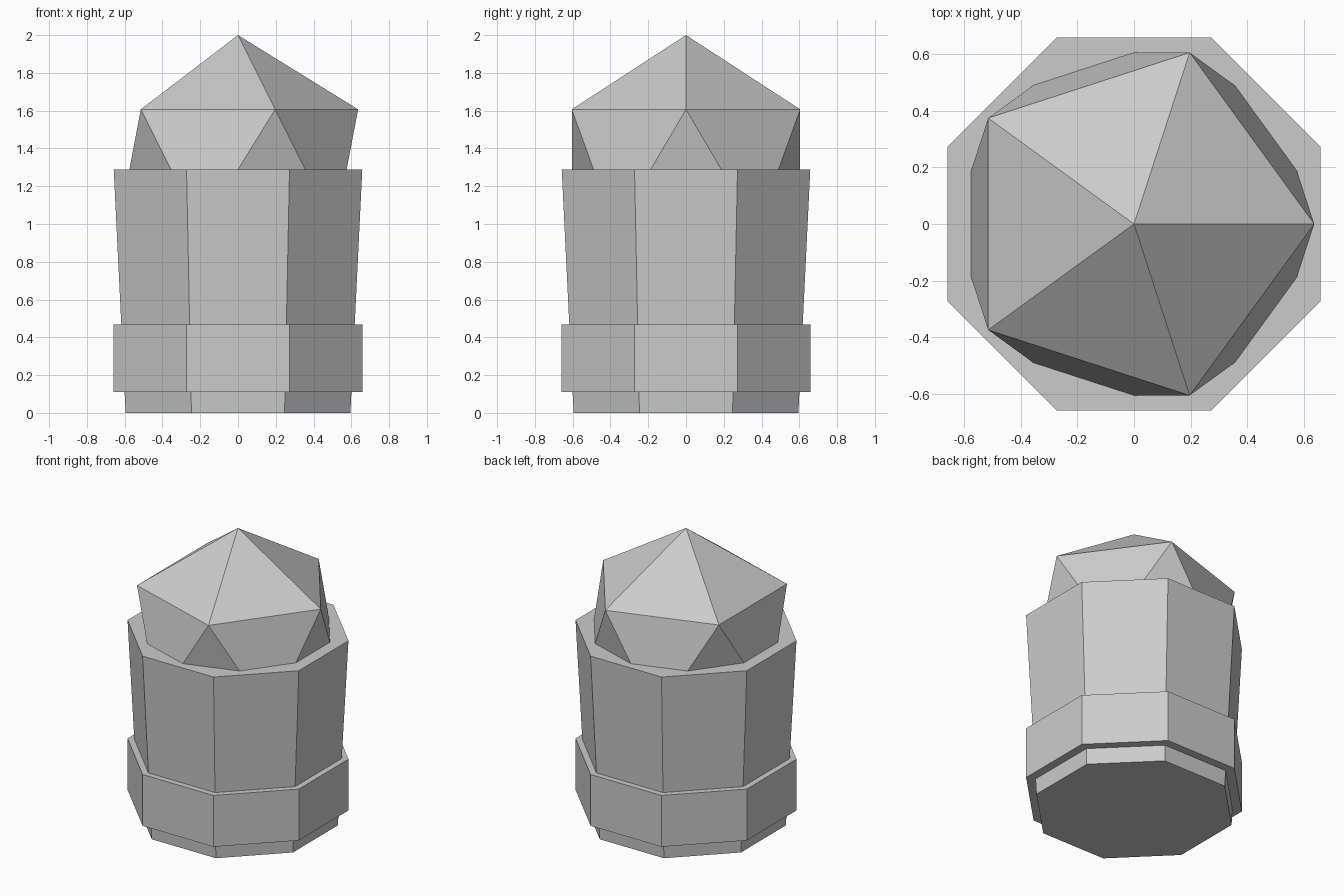
import bpy, math

if "Cube" in bpy.data.objects:
    bpy.data.objects.remove(bpy.data.objects["Cube"])

grey = bpy.data.materials.new("light_grey")
grey.diffuse_color = (0.6, 0.6, 0.6, 1)
grey.use_nodes = True
grey.node_tree.nodes["Principled BSDF"].inputs["Base Color"].default_value = grey.diffuse_color


def finish(name):
    ob = bpy.context.object
    ob.name = name
    ob.data.materials.append(grey)
    return ob


def octagon(name, z0, z1, half_bottom, half_top):
    """Eight-sided prism with flat sides facing the axes; sizes are half widths."""
    k = 1 / math.cos(math.pi / 8)
    bpy.ops.mesh.primitive_cone_add(
        vertices=8, radius1=half_bottom * k, radius2=half_top * k,
        depth=z1 - z0, location=(0, 0, (z0 + z1) / 2),
        rotation=(0, 0, math.pi / 8))
    bpy.ops.object.transform_apply(location=False, rotation=True, scale=False)
    return finish(name)


# Flared body, standing on the ground
octagon("body", 0, 1.289, 0.595, 0.658)
# Straight band around the lower body
octagon("band", 0.11, 0.467, 0.658, 0.658)
# Faceted tip, half sunk into the body
bpy.ops.mesh.primitive_ico_sphere_add(subdivisions=1, radius=0.711,
                                      location=(0, 0, 1.289))
finish("faceted_tip")
